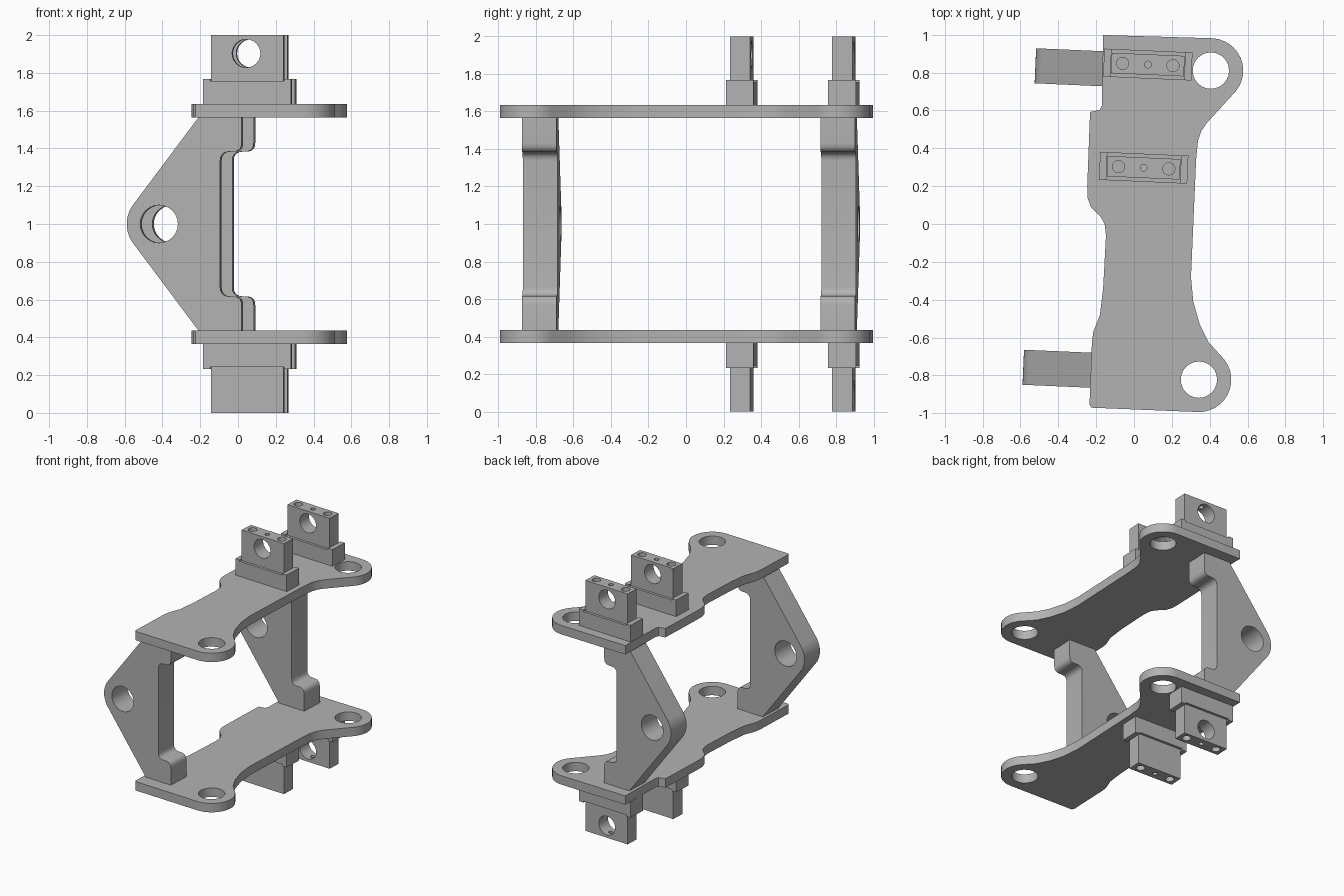
import bpy, bmesh
from math import radians, cos, sin, pi
from mathutils import Matrix, Vector

if "Cube" in bpy.data.objects:
    bpy.data.objects.remove(bpy.data.objects["Cube"])

grey = bpy.data.materials.new("plain_grey")
grey.use_nodes = True
grey.diffuse_color = (0.45, 0.45, 0.45, 1)
grey.node_tree.nodes["Principled BSDF"].inputs["Base Color"].default_value = grey.diffuse_color

MID = 1.0                                  # mirror height
TILT = Matrix.Rotation(radians(-2.5), 4, "Z")
UPRIGHT = Matrix.Rotation(radians(90), 4, "X")


def at(x, y, z):
    return Matrix.Translation((x, y, z))


def arc(cx, cy, r, start, end, steps=12):
    angles = [radians(start + (end - start) * i / steps) for i in range(steps + 1)]
    return [(cx + r * cos(a), cy + r * sin(a)) for a in angles]


def rounded(corners, r, steps=5):
    """Round every corner of a closed outline with a quadratic blend."""
    out = []
    for i, c in enumerate(corners):
        c = Vector(c)
        a, b = Vector(corners[i - 1]), Vector(corners[(i + 1) % len(corners)])
        p = c + (a - c).normalized() * min(r, (a - c).length * 0.45)
        q = c + (b - c).normalized() * min(r, (b - c).length * 0.45)
        for k in range(steps + 1):
            t = k / steps
            out.append(p * (1 - t) ** 2 + c * (2 * t * (1 - t)) + q * t * t)
    return out


def make(name, bm, matrix):
    bm.transform(matrix)
    bmesh.ops.recalc_face_normals(bm, faces=bm.faces)
    mesh = bpy.data.meshes.new(name)
    bm.to_mesh(mesh)
    bm.free()
    obj = bpy.data.objects.new(name, mesh)
    bpy.context.collection.objects.link(obj)
    mesh.materials.append(grey)
    return obj


def prism(name, outline, depth, matrix):
    bm = bmesh.new()
    base = bm.faces.new([bm.verts.new((p[0], p[1], -depth / 2)) for p in outline])
    top = bmesh.ops.extrude_face_region(bm, geom=[base])["geom"]
    bmesh.ops.translate(bm, vec=(0, 0, depth), verts=[v for v in top if isinstance(v, bmesh.types.BMVert)])
    return make(name, bm, matrix)


def box(name, size, matrix):
    bm = bmesh.new()
    bmesh.ops.create_cube(bm, size=1)
    return make(name, bm, matrix @ Matrix.Diagonal((*size, 1)))


def drill(obj, holes):
    """Cut round holes, each given as radius, depth and placement."""
    for r, depth, matrix in holes:
        bm = bmesh.new()
        bmesh.ops.create_cone(bm, cap_ends=True, segments=24, radius1=r, radius2=r, depth=depth)
        cutter = make("hole_cutter", bm, matrix)
        cutter.hide_render = True
        mod = obj.modifiers.new("hole", "BOOLEAN")
        mod.operation, mod.solver, mod.object = "DIFFERENCE", "EXACT", cutter
        bpy.context.view_layer.update()
        cut = bpy.data.meshes.new_from_object(obj.evaluated_get(bpy.context.evaluated_depsgraph_get()))
        obj.modifiers.clear()
        obj.data = cut
        bpy.data.objects.remove(cutter)


def finish(obj):
    obj.data.shade_smooth()
    obj.data.set_sharp_from_angle(angle=radians(32))


# Side plates: waisted outline with a round lug at each end
back_lug, front_lug = (0.406, 0.81), (0.343, -0.822)
left_edge = [(-0.163, 0.998), (-0.17, 0.625), (-0.18, 0.602), (-0.232, 0.592),
             (-0.247, 0.2), (-0.246, 0.14), (-0.228, 0.09), (-0.172, 0.032),
             (-0.154, -0.005), (-0.148, -0.06), (-0.163, -0.34), (-0.18, -0.48),
             (-0.215, -0.57), (-0.222, -0.62), (-0.235, -0.955), (-0.225, -0.97)]
right_edge = [(0.395, -0.625), (0.347, -0.53), (0.313, -0.41), (0.301, -0.28),
              (0.328, 0.34), (0.338, 0.44), (0.355, 0.49), (0.386, 0.535)]
plate_outline = (left_edge + arc(*front_lug, 0.171, -93, 38) + right_edge
                 + arc(*back_lug, 0.171, -40, 87))

for side, up in (("upper", 1), ("lower", -1)):
    z = MID + up * 0.6
    plate = prism(side + "_plate", plate_outline, 0.071, at(0, 0, z))
    drill(plate, [(0.096, 0.3, at(*lug, z)) for lug in (back_lug, front_lug)])
    finish(plate)

    # Bearing blocks standing on a lipped foot
    for place, x, y in (("back", 0.073, 0.842), ("middle", 0.051, 0.297)):
        name = f"{side}_{place}_"
        spot = at(x, y, MID) @ TILT
        box(name + "foot", (0.466, 0.148, 0.124), spot @ at(0, 0, up * 0.694))
        for end in (-1, 1):
            box(name + "foot_lip", (0.038, 0.148, 0.02), spot @ at(end * 0.214, 0, up * 0.758))
        block = box(name + "block", (0.385, 0.108, 0.25), spot @ at(0, 0, up * 0.875))
        holes = [(0.075, 0.4, spot @ at(-0.005, 0, up * 0.903) @ UPRIGHT)]
        holes += [(r, 0.2, spot @ at(u, 0, up)) for u, r in ((-0.133, 0.032), (0, 0.018), (0.133, 0.032))]
        drill(block, holes)
        finish(block)

# Triangular struts between the plates, with a pivot hole at the apex
foot = [(0.21, -0.566), (0.438, -0.566)]
notch = rounded([(0.438, -0.566), (0.438, -0.383), (0.324, -0.383),
                 (0.324, 0.383), (0.438, 0.383), (0.438, 0.566)], 0.048)
notch = notch[6:-6]                        # keep the outer ends square
strut_outline = (arc(0, 0, 0.171, 143, 217) + foot + notch
                 + [(x, -y) for x, y in reversed(foot)])
for name, x, y in (("front_strut", -0.414, -0.764), ("back_strut", -0.35, 0.828)):
    frame = at(x, y, MID) @ TILT @ UPRIGHT
    strut = prism(name, strut_outline, 0.185, frame)
    drill(strut, [(0.1, 0.5, frame)])
    finish(strut)
